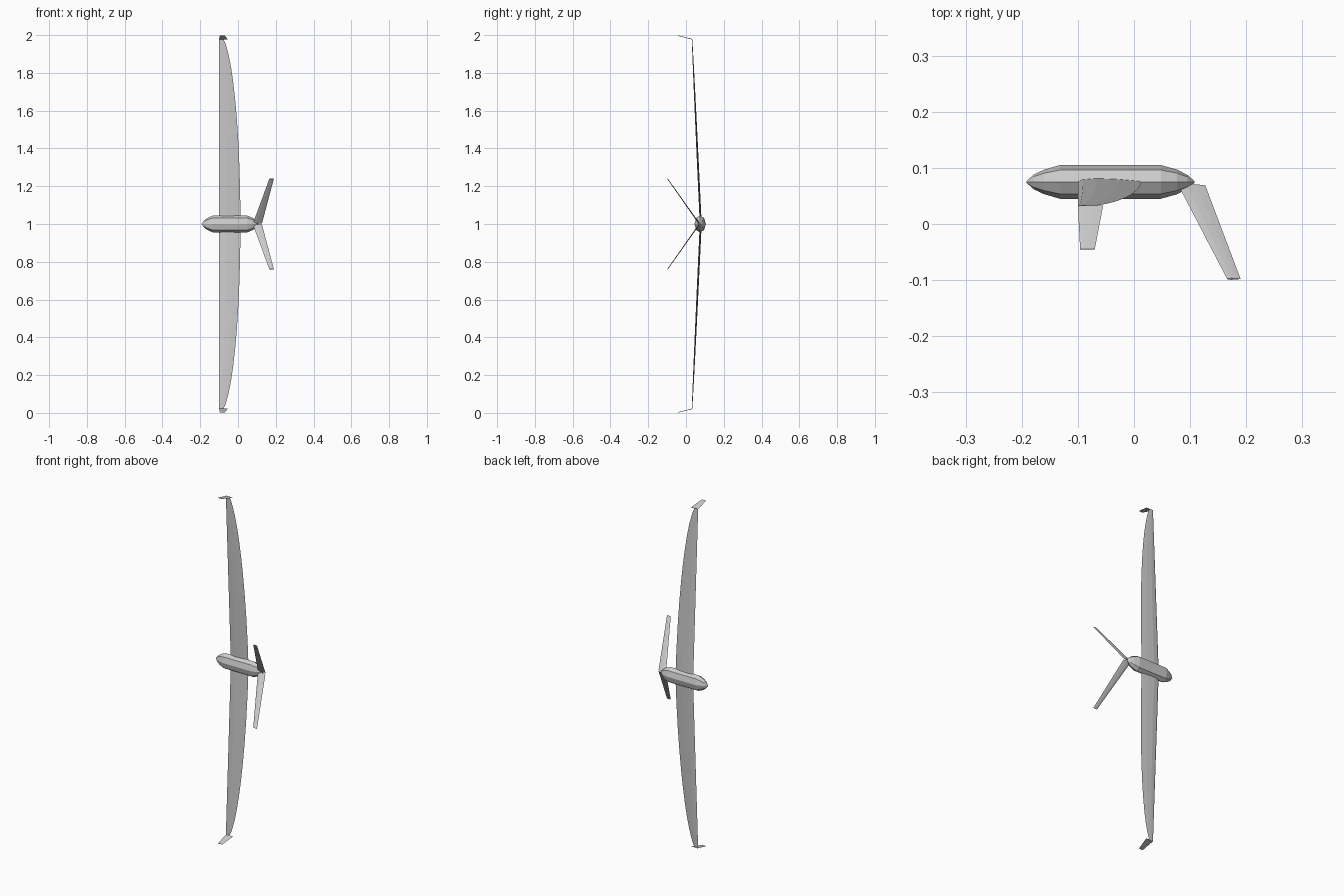
import bpy, bmesh, math
from mathutils import Vector

if "Cube" in bpy.data.objects:
    bpy.data.objects.remove(bpy.data.objects["Cube"])

# chord fraction, half-thickness fraction
FOIL = [(0, 0), (0.08, 0.6), (0.3, 1), (0.65, 0.7), (1, 0),
        (0.65, -0.7), (0.3, -1), (0.08, -0.6)]


def loft(name, rings, cap_start=True, mirror=False):
    bm = bmesh.new()
    rows = [[bm.verts.new(p) for p in ring] for ring in rings]
    n = len(rows[0])
    for a, b in zip(rows, rows[1:]):
        for i in range(n):
            j = (i + 1) % n
            bm.faces.new((a[i], a[j], b[j], b[i]))
    if cap_start:
        bm.faces.new(rows[0])
    bm.faces.new(rows[-1])
    bmesh.ops.recalc_face_normals(bm, faces=bm.faces)
    mesh = bpy.data.meshes.new(name)
    bm.to_mesh(mesh)
    bm.free()
    ob = bpy.data.objects.new(name, mesh)
    bpy.context.collection.objects.link(ob)
    ob.location.z = 1
    if mirror:
        m = ob.modifiers.new("both_sides", 'MIRROR')
        m.use_axis = (False, False, True)
        m.merge_threshold = 0.0005
    return ob


def foil_ring(x0, x1, y, z, half, normal):
    return [Vector((x0 + (x1 - x0) * u, y, z)) + normal * half * v for u, v in FOIL]


def panel(name, root, tip, half_root, half_tip):
    # straight tapered fin; root and tip are (x0, x1, y, z)
    d = Vector((0, tip[2] - root[2], tip[3] - root[3])).normalized()
    nrm = Vector((0, d.z, -d.y))
    return loft(name, [foil_ring(*root, half_root, nrm),
                       foil_ring(*tip, half_tip, nrm)], mirror=True)


# fuselage: eight-sided pod, taller across the span
profile = [(-0.192, 0.04), (-0.178, 0.45), (-0.160, 0.73), (-0.132, 1), (0.048, 1),
           (0.077, 0.73), (0.095, 0.42), (0.108, 0.04)]
loft("fuselage", [[(x, 0.075 + 0.03 * r * math.cos(k * math.pi / 4),
                    0.045 * r * math.sin(k * math.pi / 4)) for k in range(8)]
                  for x, r in profile])

# main wing: straight leading edge, elliptical trailing edge
wing = []
for t in (0, 0.15, 0.3, 0.43, 0.55, 0.65, 0.74, 0.82, 0.88, 0.93, 0.96, 0.98):
    chord = 0.113 * math.sqrt(1 - t * t)
    wing.append(foil_ring(-0.1, -0.1 + chord, 0.078 - 0.047 * t, t,
                          0.045 * chord, Vector((0, 1, 0))))
loft("main_wing", wing, cap_start=False, mirror=True)

# winglets
panel("winglet", (-0.1, -0.055, 0.033, 0.978), (-0.096, -0.07, -0.045, 0.998), 0.0015, 0.001)

# v-shaped tail
panel("v_tail", (0.079, 0.127, 0.069, 0.003), (0.166, 0.19, -0.098, 0.24), 0.003, 0.0018)
